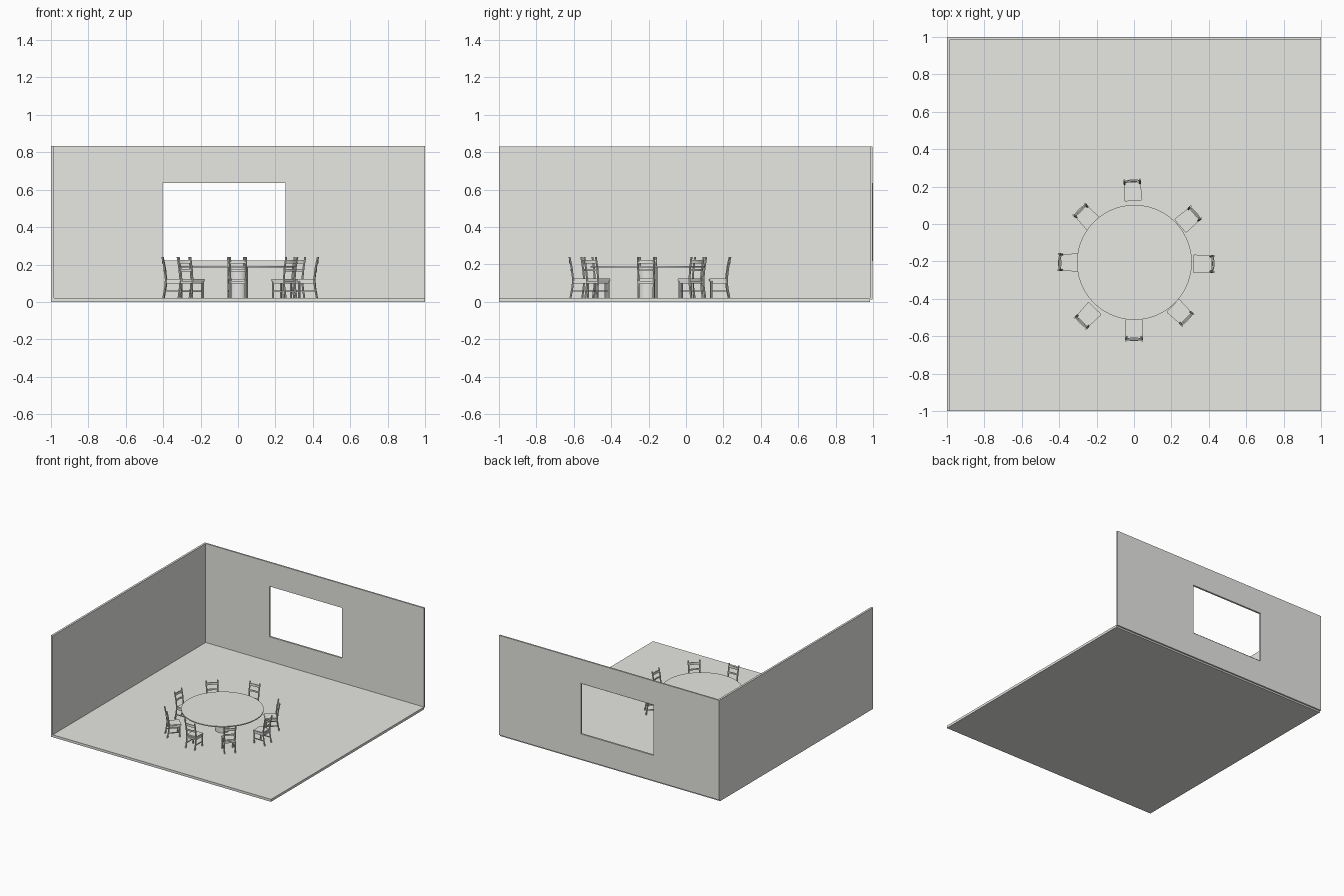
import bpy, bmesh, math
from math import radians, cos, sin, pi

if "Cube" in bpy.data.objects:
    bpy.data.objects.remove(bpy.data.objects["Cube"])

# Pale warm plaster colour shared by everything
pale = bpy.data.materials.new("pale")
pale.diffuse_color = (0.80, 0.805, 0.77, 1)
pale.use_nodes = True
pale.node_tree.nodes["Principled BSDF"].inputs["Base Color"].default_value = pale.diffuse_color


def finish(bm, name, smooth=False):
    bmesh.ops.recalc_face_normals(bm, faces=bm.faces)
    if smooth:
        for f in bm.faces:
            f.smooth = True
        for e in bm.edges:
            if len(e.link_faces) == 2 and e.calc_face_angle() > radians(40):
                e.smooth = False
    me = bpy.data.meshes.new(name)
    bm.to_mesh(me)
    bm.free()
    me.materials.append(pale)
    return me


def place(name, me, loc=(0, 0, 0), rot=0):
    ob = bpy.data.objects.new(name, me)
    ob.location, ob.rotation_euler = loc, (0, 0, rot)
    bpy.context.collection.objects.link(ob)
    return ob


def add_box(bm, x0, x1, y0, y1, z0, z1):
    vs = bmesh.ops.create_cube(bm, size=1)["verts"]
    for v in vs:
        v.co.x = x1 if v.co.x > 0 else x0
        v.co.y = y1 if v.co.y > 0 else y0
        v.co.z = z1 if v.co.z > 0 else z0


def box(name, *b):
    bm = bmesh.new()
    add_box(bm, *b)
    return place(name, finish(bm, name))


def loft(bm, path, u, v, axis, n=8):
    """Sweep an n-sided section (half sizes u, v) along a path; n=4 gives a rectangle."""
    k = math.sqrt(2) if n == 4 else 1
    rings = []
    for p in path:
        ring = []
        for i in range(n):
            t = 2 * pi * (i + .5) / n
            a, b = k * u * cos(t), k * v * sin(t)
            off = {'z': (a, b, 0), 'x': (0, a, b), 'y': (a, 0, b)}[axis]
            ring.append(bm.verts.new([p[j] + off[j] for j in range(3)]))
        rings.append(ring)
    for r, s in zip(rings, rings[1:]):
        for i in range(n):
            bm.faces.new((r[i], r[(i + 1) % n], s[(i + 1) % n], s[i]))
    bm.faces.new(rings[0])
    bm.faces.new(rings[-1])


# Room shell
FL = 0.02
WX0, WX1, WZ0, WZ1 = -0.405, 0.257, 0.220, 0.637
Y0, Y1 = 0.985, 0.998
box("floor", -1, 1, -1, Y0, 0, FL)
box("left_wall", -1, -0.983, -1, Y0, 0.010, 0.832)

# Back wall with a real opening: bridged inner and outer rectangles
bm = bmesh.new()
loops = []
for y in (Y0, Y1):
    for x0, x1, z0, z1 in ((-1, 1, 0.013, 0.832), (WX0, WX1, WZ0, WZ1)):
        loops.append([bm.verts.new((x, y, z)) for x, z in
                      ((x0, z0), (x1, z0), (x1, z1), (x0, z1))])
for a, b in ((0, 1), (2, 3), (0, 2), (1, 3)):
    for i in range(4):
        j = (i + 1) % 4
        bm.faces.new((loops[a][i], loops[a][j], loops[b][j], loops[b][i]))
place("back_wall", finish(bm, "back_wall"))

# Thin window lining that stands slightly proud of the outer wall
bm = bmesh.new()
t = 0.002
for b in ((WX0, WX0 + t, WZ0, WZ1), (WX1 - t, WX1, WZ0, WZ1),
          (WX0 + t, WX1 - t, WZ0, WZ0 + t), (WX0 + t, WX1 - t, WZ1 - t, WZ1)):
    add_box(bm, b[0], b[1], Y0, 1.0, b[2], b[3])
place("window_lining", finish(bm, "window_lining"))

# Round table on a faceted pedestal
for name, r, z0, z1, n in (("table_top", 0.307, 0.184, 0.192, 64),
                           ("table_pedestal", 0.053, FL, 0.184, 32)):
    bm = bmesh.new()
    loft(bm, [(0, 0, z0), (0, 0, z1)], r, r, 'z', n)
    place(name, finish(bm, name, n == 64), (0.002, -0.205, 0))

# Chair parts: the back is towards local +y
parts = {}

# Seat: slab, wider at the front, softened edges
bm = bmesh.new()
add_box(bm, -.049, .049, -.059, .034, .110, .124)
for v in bm.verts:
    if v.co.y > 0:
        v.co.x *= 0.9
bmesh.ops.bevel(bm, geom=bm.edges[:], offset=.004, segments=2, affect='EDGES')
parts["seat"] = finish(bm, "seat", True)

# Rear posts, swept back above and below the seat
bm = bmesh.new()
for s in (-1, 1):
    loft(bm, [(s * .041, .048, FL), (s * .041, .037, .08), (s * .041, .034, .12),
              (s * .042, .041, .18), (s * .043, .053, .24)], .0055, .0055, 'z')
parts["rear_posts"] = finish(bm, "rear_posts", True)

# Front legs
bm = bmesh.new()
for s in (-1, 1):
    loft(bm, [(s * .041, -.047, FL), (s * .041, -.047, .113)], .0055, .0055, 'z')
parts["front_legs"] = finish(bm, "front_legs", True)

# Curved back slats
bm = bmesh.new()
for z, y, h in ((.215, .047, .010), (.170, .039, .006)):
    loft(bm, [(.042 * i / 4, y + .006 * (1 - (i / 4) ** 2), z) for i in range(-4, 5)],
         .003, h, 'x', 4)
parts["back_slats"] = finish(bm, "back_slats", True)

# Apron rails under the seat, and stretchers along the sides
bm = bmesh.new()
for s in (-1, 1):
    for z, h in ((.106, .007), (.058, .0035)):
        loft(bm, [(s * .041, -.047, z), (s * .041, .037, z)], .003, h, 'y', 4)
for y in (-.047, .037):
    loft(bm, [(-.041, y, .106), (.041, y, .106)], .003, .007, 'x', 4)
parts["rails"] = finish(bm, "rails")

# Eight chairs around the table: x, y and direction the back faces
chairs = [(.374, -.213, -1), (.291, .027, 41), (-.007, .182, 93), (-.255, .04, 134),
          (-.350, -.205, 178), (-.249, -.492, 226), (0, -.570, 270), (.249, -.476, 316)]
for i, (x, y, a) in enumerate(chairs, 1):
    for name, me in parts.items():
        place(f"chair_{i}_{name}", me, (x, y, 0), radians(a - 90))
